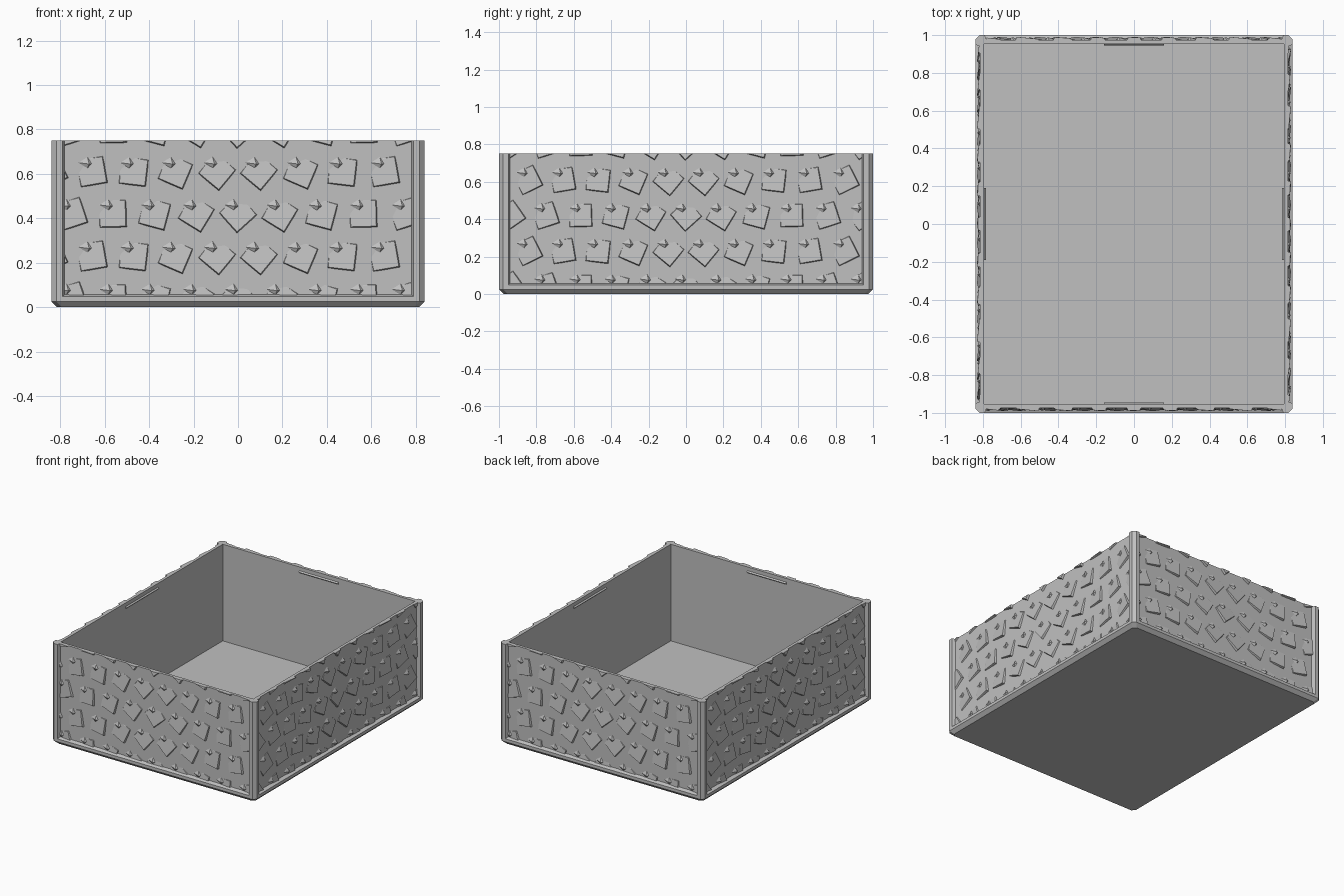
import bpy, bmesh, math
from mathutils import Matrix, Vector

cube = bpy.data.objects.get("Cube")
if cube:
    bpy.data.objects.remove(cube)

HX, HY, TOP = 0.84, 1.0, 0.75      # half sizes and height
WALL, PANEL = 0.047, 0.026         # inner wall and panel depth behind the frame
PITCH = 0.188                      # scale spacing

grey = bpy.data.materials.new("grey")
grey.use_nodes = True
colour = (0.53, 0.53, 0.53, 1)
grey.diffuse_color = colour
grey.node_tree.nodes["Principled BSDF"].inputs["Base Color"].default_value = colour


def finish(name, bm, matrix=None):
    bmesh.ops.recalc_face_normals(bm, faces=bm.faces[:])
    mesh = bpy.data.meshes.new(name)
    bm.to_mesh(mesh)
    bm.free()
    mesh.materials.append(grey)
    obj = bpy.data.objects.new(name, mesh)
    bpy.context.collection.objects.link(obj)
    if matrix:
        obj.matrix_world = matrix
    return obj


def prism(name, profile, along, matrix=None):
    bm = bmesh.new()
    face = bm.faces.new([bm.verts.new(p) for p in profile])
    ext = bmesh.ops.extrude_face_region(bm, geom=[face])["geom"]
    moved = [g for g in ext if isinstance(g, bmesh.types.BMVert)]
    bmesh.ops.translate(bm, vec=along, verts=moved)
    # the source face is kept as the closing cap
    if not face.is_valid or len(bm.faces) < len(profile) + 2:
        bmesh.ops.holes_fill(bm, edges=bm.edges[:], sides=0)
    return finish(name, bm, matrix)


def hull(bm, points):
    bmesh.ops.convex_hull(bm, input=[bm.verts.new(p) for p in points])


# Floor plate with chamfered underside and clipped corners
bm = bmesh.new()
points = []
for sx in (-1, 1):
    for sy in (-1, 1):
        for inset, z in ((0.025, 0), (0, 0.025), (0, 0.03)):
            x, y = HX - inset, HY - inset
            points += [(sx * (x - 0.022), sy * y, z), (sx * x, sy * (y - 0.022), z)]
hull(bm, points)
bmesh.ops.dissolve_limit(bm, angle_limit=0.01, verts=bm.verts[:], edges=bm.edges[:])
finish("floor", bm)

# Corner posts, as distances in from the outer corner
POST = [(WALL, WALL), (0.06, WALL), (0.06, PANEL), (0.05, 0), (0.022, 0),
        (0, 0.022), (0, 0.05), (PANEL, 0.06), (WALL, 0.06)]
for sx, xn in ((-1, "right"), (1, "left")):
    for sy, yn in ((-1, "front"), (1, "back")):
        prism(f"{yn}_{xn}_post",
              [(sx * (HX - a), sy * (HY - b), 0.025) for a, b in POST],
              (0, 0, TOP - 0.025))


def scale_relief(name, half, depth, matrix):
    """Staggered rows of tilted square scales, trimmed to the panel."""
    bm = bmesh.new()
    face_y = -(depth - PANEL)
    count = math.ceil(half / PITCH) + 1
    for row in range(5):
        z = 0.04 + 0.19 * row
        for i in range(-count, count + 1):
            u = (i + 0.5 * (row % 2)) * PITCH
            turn = Matrix.Rotation(math.radians(-48 + 88 * abs(u)), 2)
            h = 0.057
            pts = []
            for a, b in ((-1, -1), (1, -1), (1, 1), (-1, 1)):
                lift = 0.006 + 0.0055 * (a - b)
                for grow, w in ((1, lift), (1.12, -0.008)):
                    p = turn @ Vector((a * h * grow, b * h * grow))
                    pts.append((u + p.x, face_y - w, z + p.y))
            hull(bm, pts)
            # small raised nub on the upper part of each scale
            hull(bm, [(u + a, face_y - w, z + b) for a, b, w in
                      ((-0.06, 0.04, 0), (-0.02, 0.065, 0), (0, 0.035, 0.002),
                       (-0.02, 0.015, 0.002), (-0.012, 0.034, 0.015))])
    limit = half - 0.06
    for co, no in (((limit, 0, 0), (1, 0, 0)), ((-limit, 0, 0), (-1, 0, 0)),
                   ((0, 0, 0.055), (0, 0, -1)), ((0, 0, TOP), (0, 0, 1))):
        cut = bmesh.ops.bisect_plane(
            bm, geom=bm.verts[:] + bm.edges[:] + bm.faces[:],
            plane_co=co, plane_no=no, clear_outer=True)["geom_cut"]
        rim = [g for g in cut if isinstance(g, bmesh.types.BMEdge)]
        bmesh.ops.holes_fill(bm, edges=rim, sides=0)
    finish(name, bm, matrix)


# Four sides: each is made as a front and turned into place
for k, side in enumerate(("front", "left", "back", "right")):
    half, depth, catch = ((HX, HY, 0.16), (HY, HX, 0.19))[k % 2]
    spin = Matrix.Rotation(k * math.pi / 2, 4, "Z")
    inner, panel = -(depth - WALL), -(depth - PANEL)
    w = half - 0.06
    # panel
    prism(f"{side}_panel",
          [(-w, inner, 0.025), (-w, panel, 0.025), (-w, panel, TOP), (-w, inner, TOP)],
          (2 * w, 0, 0), spin)
    # bottom rail
    r = half - 0.05
    prism(f"{side}_bottom_rail",
          [(-r, inner - 0.002, 0.02), (-r, -depth, 0.025), (-r, -depth, 0.047),
           (-r, panel, 0.057), (-r, inner - 0.002, 0.057)],
          (2 * r, 0, 0), spin)
    # lid catch ridge on the inside
    prism(f"{side}_catch_ridge",
          [(-catch, inner - 0.003, 0.725), (-catch, inner + 0.009, 0.714),
           (-catch, inner - 0.003, 0.703)],
          (2 * catch, 0, 0), spin)
    scale_relief(f"{side}_scales", half, depth, spin)
